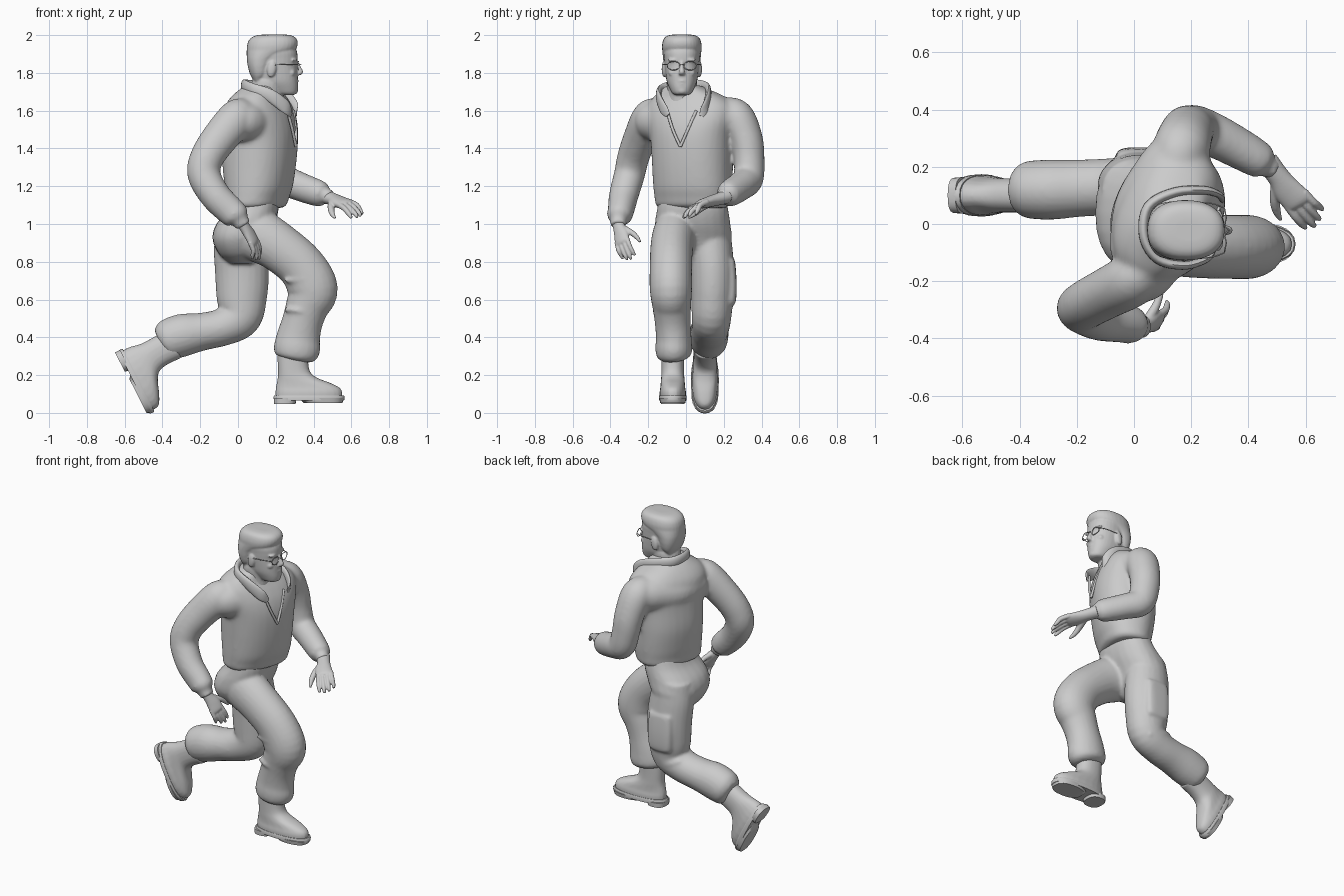
import bpy, bmesh, math
from mathutils import Vector, Matrix


def loft(bm, secs, ref=(0, 1, 0), axis=None, e=2.0, n=24, steps=5):
    """Skin rings (x, y, z, r_forward, r_side); smooth between them; cap both ends."""
    pts = []
    for i in range(len(secs) - 1):
        p0, p1, p2, p3 = (secs[min(max(i + k, 0), len(secs) - 1)] for k in (-1, 0, 1, 2))
        for s in range(steps):
            t = s / steps
            pts.append([b + 0.5 * t * (c - a + t * (2 * a - 5 * b + 4 * c - d + t * (3 * (b - c) + d - a)))
                        for a, b, c, d in zip(p0, p1, p2, p3)])
    pts.append(list(secs[-1]))
    rings = []
    for i, p in enumerate(pts):
        nxt, prv = pts[min(i + 1, len(pts) - 1)], pts[max(i - 1, 0)]
        t = Vector(axis) if axis else Vector(nxt[:3]) - Vector(prv[:3])
        t.normalize()
        b = Vector(ref)
        b = (b - t * b.dot(t)).normalized()
        a = b.cross(t)
        ring = []
        for k in range(n):
            c, s = math.cos(2 * math.pi * k / n), math.sin(2 * math.pi * k / n)
            u = math.copysign(abs(c) ** (2 / e), c) * p[3]
            v = math.copysign(abs(s) ** (2 / e), s) * p[4]
            ring.append(bm.verts.new(Vector(p[:3]) + a * u + b * v))
        rings.append(ring)
    for r, q in zip(rings, rings[1:]):
        for k in range(n):
            bm.faces.new((r[k], r[(k + 1) % n], q[(k + 1) % n], q[k]))
    bm.faces.new(rings[0][::-1])
    bm.faces.new(rings[-1])


def tube(bm, pts, r, n=10):
    loft(bm, [(*p, r, r) for p in pts], ref=(0.1, 0.3, 0.95), n=n)


def blob(bm, loc, size, rot_y=0.0):
    m = Matrix.Translation(loc) @ Matrix.Rotation(rot_y, 4, 'Y') @ Matrix.Diagonal((*size, 1))
    bmesh.ops.create_uvsphere(bm, u_segments=20, v_segments=12, radius=1, matrix=m)


def finish(bm, name, voxel=0.0, smooth=4):
    """Turn a bmesh into an object; a voxel size fuses overlapping volumes."""
    bmesh.ops.recalc_face_normals(bm, faces=bm.faces)
    me = bpy.data.meshes.new(name)
    bm.to_mesh(me)
    bm.free()
    for p in me.polygons:
        p.use_smooth = True
    me.set_sharp_from_angle(angle=math.radians(45))
    ob = bpy.data.objects.new(name, me)
    bpy.context.collection.objects.link(ob)
    if voxel:
        m = ob.modifiers.new("fuse", 'REMESH')
        m.mode, m.voxel_size, m.use_smooth_shade = 'VOXEL', voxel, True
        m = ob.modifiers.new("soften", 'SMOOTH')
        m.factor, m.iterations = 0.5, smooth


# Jacket: twisted torso, shoulder yoke and both sleeves
SIDE = (0.40, 0.92, 0)
bm = bmesh.new()
loft(bm, [(.10, .035, 1.085, .115, .18), (.10, .035, 1.10, .14, .20), (.105, .035, 1.14, .15, .205),
          (.11, .035, 1.20, .167, .21), (.113, .035, 1.33, .185, .215), (.120, .033, 1.46, .186, .222),
          (.117, .033, 1.55, .177, .24), (.11, .03, 1.62, .157, .24), (.11, .02, 1.67, .13, .20),
          (.12, .0, 1.71, .108, .13), (.13, -.015, 1.735, .085, .085)], ref=SIDE, axis=(0, 0, 1), e=2.3, n=32)
loft(bm, [(-.01, -.20, 1.55, .09, .09), (.03, -.15, 1.545, .125, .115), (.09, .03, 1.54, .165, .13),
          (.145, .19, 1.555, .135, .118), (.17, .27, 1.56, .10, .095)], ref=(0, 0, 1))
loft(bm, [(.04, -.13, 1.585, .07, .07), (.0, -.19, 1.565, .10, .092), (-.10, -.245, 1.45, .096, .088),
          (-.165, -.28, 1.35, .09, .085), (-.18, -.30, 1.26, .088, .082), (-.12, -.33, 1.15, .082, .078),
          (-.04, -.345, 1.07, .078, .07), (-.005, -.355, 1.04, .07, .065), (.01, -.358, 1.02, .047, .045),
          (.03, -.358, .99, .045, .043)])
loft(bm, [(.14, .19, 1.60, .07, .07), (.165, .265, 1.57, .098, .092), (.185, .32, 1.45, .093, .086),
          (.20, .335, 1.34, .088, .08), (.23, .33, 1.245, .085, .08), (.31, .295, 1.205, .078, .075),
          (.41, .24, 1.168, .073, .068), (.45, .215, 1.155, .064, .06), (.465, .205, 1.15, .042, .042),
          (.49, .185, 1.14, .04, .04)], ref=(.3, .9, .3))
finish(bm, "jacket", 0.011, 10)

# Jacket collar, front opening
bm = bmesh.new()
loft(bm, [(.305, .085, 1.57, .005, .015), (.292, .105, 1.62, .012, .034), (.24, .118, 1.68, .015, .034),
          (.14, .11, 1.715, .017, .034), (.05, .06, 1.73, .018, .034), (.035, -.04, 1.73, .018, .034),
          (.08, -.12, 1.71, .017, .034), (.17, -.145, 1.68, .015, .034), (.25, -.125, 1.62, .012, .034),
          (.28, -.095, 1.575, .005, .015)], ref=(0, 0, 1), n=16)
finish(bm, "collar")
bm = bmesh.new()
tube(bm, [(.293, .055, 1.60), (.306, .01, 1.50), (.307, -.03, 1.41)], .008)
tube(bm, [(.262, -.10, 1.60), (.288, -.07, 1.50), (.307, -.03, 1.41)], .008)
finish(bm, "jacket_opening")

# Trousers: pelvis, forward right leg, trailing left leg with bloused cuffs
bm = bmesh.new()
loft(bm, [(.10, .035, 1.15, .11, .175), (.085, .035, 1.08, .13, .188), (.04, .035, 1.0, .155, .20),
          (.01, .04, .92, .145, .20), (.01, .04, .84, .11, .15), (.02, .04, .79, .06, .07)],
     axis=(0, 0, 1), e=2.3)
loft(bm, [(.03, -.05, 1.0, .11, .10), (.10, -.06, .945, .14, .115), (.21, -.075, .88, .13, .113),
          (.335, -.08, .775, .127, .112), (.395, -.08, .655, .134, .112), (.365, -.075, .56, .114, .102),
          (.34, -.07, .48, .108, .095), (.32, -.065, .40, .116, .094), (.312, -.065, .34, .123, .097),
          (.308, -.062, .30, .112, .09), (.305, -.06, .28, .08, .06)])
loft(bm, [(.01, .12, 1.0, .12, .11), (.01, .13, .88, .138, .115), (.02, .14, .75, .142, .115),
          (.02, .14, .62, .135, .112), (.01, .135, .51, .115, .105), (-.08, .13, .455, .10, .10),
          (-.19, .125, .43, .10, .10), (-.29, .12, .412, .113, .105), (-.37, .12, .388, .108, .10),
          (-.40, .12, .378, .09, .085), (-.415, .12, .372, .07, .065)])
# fabric folds at the knees
tube(bm, [(.25, -.15, .70), (.36, -.182, .71), (.45, -.16, .74)], .012)
tube(bm, [(.25, -.13, .55), (.33, -.165, .54), (.42, -.13, .52)], .013)
tube(bm, [(-.10, .20, .52), (-.03, .225, .49), (.06, .21, .46)], .014)
# soft cargo pocket on the left thigh
loft(bm, [(.02, .22, .81, .07, .03), (.02, .225, .80, .08, .035), (.02, .228, .69, .084, .040),
          (.02, .222, .59, .08, .042), (.02, .215, .57, .06, .03)], axis=(0, 0, 1), e=3.5)
finish(bm, "trousers", 0.010, 6)


# Boots: upper, welted sole and heel, in heel-based coordinates
def boot(side, heel, f, u):
    heel, f, u = Vector(heel), Vector(f).normalized(), Vector(u).normalized()

    def rings(rows):
        return [(*(heel + f * (a + b) / 2 + u * h), (b - a) / 2, w) for h, a, b, w in rows]
    bm = bmesh.new()
    loft(bm, rings([(.025, .01, .36, .068), (.06, .008, .362, .07), (.085, .01, .348, .066), (.11, .015, .30, .064),
                    (.135, .02, .235, .062), (.165, .022, .195, .060), (.22, .02, .182, .060), (.30, .018, .185, .062)]),
         axis=u, e=2.3)
    finish(bm, side + "_boot", 0.007, 4)
    bm = bmesh.new()
    loft(bm, rings([(.018, .0, .372, .072), (.038, -.002, .375, .074), (.045, .003, .37, .071)]), axis=u, e=2.4, steps=1)
    loft(bm, rings([(0, .0, .115, .062), (.03, .0, .12, .064)]), axis=u, e=2.6, steps=1)
    loft(bm, rings([(.004, .16, .362, .066), (.03, .13, .372, .072)]), axis=u, e=2.4, steps=1)
    finish(bm, side + "_boot_sole")


boot("right", (.19, -.07, .048), (1, 0, 0), (0, 0, 1))
boot("left", (-.651, .10, .32), (.452, 0, -.892), (.892, 0, .452))


# Hands: palm, four fingers and thumb fused together
def hand(name, w, d, s, size, curl):
    w, d, s = Vector(w), Vector(d).normalized(), Vector(s)
    s = (s - d * s.dot(d)).normalized()
    nrm = d.cross(s) * curl

    def sec(a, b, c, ra, rb):
        return (*(w + (d * a + s * b + nrm * c) * size), ra * size, rb * size)
    bm = bmesh.new()
    loft(bm, [sec(-.3, 0, 0, .16, .18), sec(0, 0, 0, .14, .17), sec(.25, .02, 0, .125, .215),
              sec(.48, 0, 0, .10, .22), sec(.56, 0, 0, .06, .18)], ref=s)
    for i, length in enumerate((.94, 1.0, .96, .86)):
        b = .165 - .11 * i
        loft(bm, [sec(.42, b, 0, .07, .065), sec(.65, b * 1.1, .03, .065, .06),
                  sec(length - .1, b * 1.15, .12, .058, .054), sec(length, b * 1.15, .20, .035, .035)], ref=s, n=12)
    loft(bm, [sec(.08, .10, .02, .09, .09), sec(.28, .28, .08, .08, .08), sec(.45, .38, .16, .065, .065),
              sec(.62, .43, .22, .03, .03)], ref=nrm, n=12)
    finish(bm, name, 0.0045, 3)


hand("right_hand", (.035, -.355, .985), (.10, .035, -.165), (.5, .85, .3), .195, -1)
hand("left_hand", (.505, .165, 1.13), (.14, -.18, -.05), (-.75, -.6, -.2), .23, 1)

# Head: neck, skull, jaw, hair and facial features
Y = -.022
bm = bmesh.new()
loft(bm, [(.135, Y, 1.60, .10, .09), (.15, Y, 1.68, .088, .078), (.165, Y, 1.76, .09, .08), (.18, Y, 1.80, .07, .06)],
     axis=(0, 0, 1))
loft(bm, [(.258, Y, 1.683, .035, .032), (.247, Y, 1.692, .063, .050), (.225, Y, 1.72, .092, .066),
          (.206, Y, 1.755, .111, .080), (.196, Y, 1.80, .120, .087), (.19, Y, 1.84, .122, .091),
          (.188, Y, 1.875, .127, .094), (.184, Y, 1.92, .126, .096), (.18, Y, 1.97, .10, .075)],
     axis=(0, 0, 1), e=2.3, n=32)
loft(bm, [(.308, Y, 1.86, .012, .010), (.318, Y, 1.83, .016, .011), (.328, Y, 1.805, .018, .016),
          (.315, Y, 1.788, .018, .018)], axis=(0, 0, 1), n=12)
blob(bm, (.306, Y, 1.757), (.016, .026, .007))
blob(bm, (.306, Y, 1.742), (.014, .023, .008))
blob(bm, (.298, Y, 1.706), (.02, .028, .02))
for s in (-1, 1):
    blob(bm, (.293, Y + s * .038, 1.868), (.020, .036, .010))
    blob(bm, (.282, Y + s * .045, 1.80), (.022, .026, .022))
    blob(bm, (.178, Y + s * .094, 1.82), (.024, .013, .044), .15)
# short flat-topped hair
loft(bm, [((a + b) / 2, Y, z, (b - a) / 2, w) for z, a, b, w in (
    (1.755, .085, .12, .06), (1.79, .065, .16, .083), (1.83, .053, .175, .094), (1.87, .047, .20, .099),
    (1.90, .046, .25, .102), (1.92, .046, .30, .104), (1.945, .048, .315, .105), (1.97, .056, .315, .100),
    (1.988, .073, .303, .09), (1.999, .10, .28, .07), (2.003, .14, .25, .04))], axis=(0, 0, 1), e=2.3, n=32)
finish(bm, "head", 0.0055, 4)

# Spectacles
bm = bmesh.new()
for s in (-1, 1):
    c = Y + s * .044
    tube(bm, [(.322 - .006 * abs(math.cos(a)), c + .033 * math.cos(a), 1.838 + .023 * math.sin(a))
              for a in (k * math.pi / 8 for k in range(17))], .0024, 8)
    tube(bm, [(.318, Y + s * .077, 1.845), (.27, Y + s * .094, 1.845), (.18, Y + s * .10, 1.842)], .0024, 8)
tube(bm, [(.318, Y - .012, 1.842), (.333, Y, 1.846), (.318, Y + .012, 1.842)], .0024, 8)
finish(bm, "spectacles")
